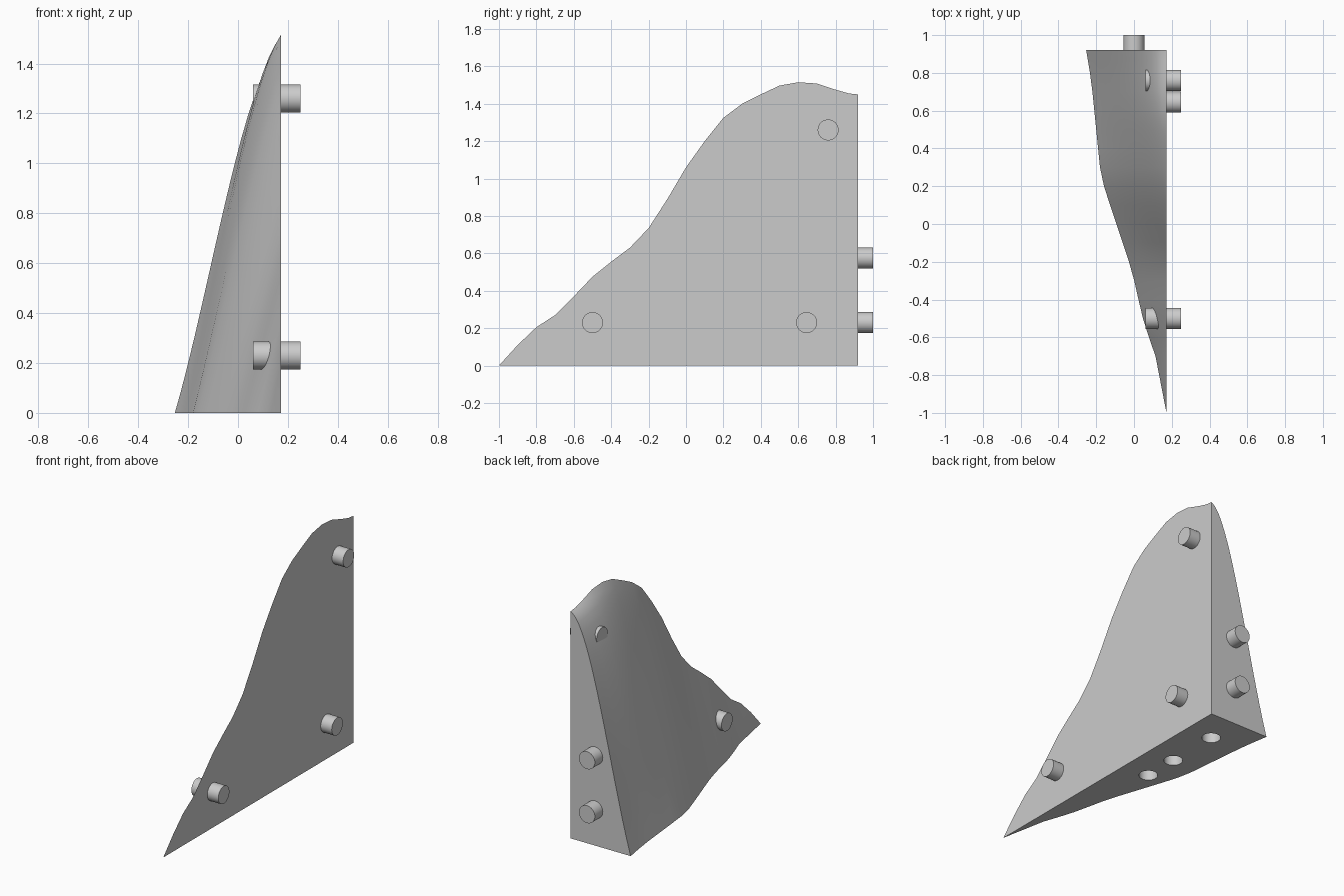
import bpy, bmesh, math
from mathutils import Vector

cube = bpy.data.objects.get("Cube")
if cube:
    bpy.data.objects.remove(cube)

WALL, BACK, R = 0.172, 0.92, 0.056
COLS = 16

grey = bpy.data.materials.new("light grey")
grey.use_nodes = True
grey.diffuse_color = (0.6, 0.6, 0.6, 1)
grey.node_tree.nodes["Principled BSDF"].inputs["Base Color"].default_value = (0.6, 0.6, 0.6, 1)


def finish(obj, angle=35):
    bpy.ops.object.select_all(action='DESELECT')
    obj.select_set(True)
    bpy.context.view_layer.objects.active = obj
    bpy.ops.object.shade_smooth_by_angle(angle=math.radians(angle))


def rod(name, start, end):
    start, end = Vector(start), Vector(end)
    axis = end - start
    bpy.ops.mesh.primitive_cylinder_add(
        vertices=40, radius=R, depth=axis.length, location=(start + end) / 2,
        rotation=axis.to_track_quat('Z', 'Y').to_euler())
    obj = bpy.context.object
    obj.name = name
    obj.data.materials.append(grey)
    finish(obj)
    return obj


def lookup(points, y):
    for (y0, v0), (y1, v1) in zip(points, points[1:]):
        if y <= y1:
            return v0 + (v1 - v0) * (y - y0) / (y1 - y0)
    return points[-1][1]


# Ridge height along the wall, and foot of the slope on the ground
ridge = [(-1, 0), (-.9, .11), (-.8, .205), (-.7, .27), (-.6, .37), (-.5, .475),
         (-.4, .555), (-.3, .63), (-.2, .735), (-.1, .89), (0, 1.06), (.1, 1.2),
         (.2, 1.325), (.3, 1.4), (.4, 1.45), (.5, 1.497), (.6, 1.515),
         (.7, 1.508), (.8, 1.475), (.87, 1.455), (BACK, 1.45)]
foot = [(-1, WALL), (-.68, .11), (-.55, .06), (-.45, .035), (-.25, -.01),
        (-.1, -.06), (.08, -.12), (.25, -.175), (.5, -.2), (.75, -.225), (BACK, -.253)]

# Hill wedge: slope lofted from foot to ridge, closed by wall, back and base
bm = bmesh.new()
rows = []
for y, height in ridge:
    x0 = lookup(foot, y)
    bulge = 0.9 * min(1, max(0, y + .1))
    row = []
    for i in range(COLS + 1):
        u = i / COLS
        z = height * (u + bulge * u * u * (1 - u))
        row.append(bm.verts.new((x0 + (WALL - x0) * u, y, z)))
    row.append(bm.verts.new((WALL, y, 0)))
    rows.append(row)
for a, b in zip(rows, rows[1:]):
    for i in range(COLS):
        bm.faces.new((a[i], b[i], b[i + 1], a[i + 1]))
bm.faces.new(rows[-1])
bm.faces.new([r[-2] for r in rows] + [r[-1] for r in reversed(rows)])
bm.faces.new([r[0] for r in rows] + [r[-1] for r in reversed(rows)])
bmesh.ops.remove_doubles(bm, verts=bm.verts, dist=1e-5)
bmesh.ops.triangulate(bm, faces=bm.faces)
bmesh.ops.recalc_face_normals(bm, faces=bm.faces)
mesh = bpy.data.meshes.new("hill_wedge")
bm.to_mesh(mesh)
bm.free()
hill = bpy.data.objects.new("hill_wedge", mesh)
bpy.context.collection.objects.link(hill)
mesh.materials.append(grey)

# Sockets bored into the base
for n, y in enumerate((.7, .35, .12)):
    cutter = rod(f"socket_cutter_{n + 1}", (-.01, y, -.1), (-.01, y, .1))
    cutter.hide_render = True
    bpy.context.view_layer.objects.active = hill
    mod = hill.modifiers.new("socket", 'BOOLEAN')
    mod.operation, mod.solver, mod.object = 'DIFFERENCE', 'EXACT', cutter
    bpy.ops.object.modifier_apply(modifier=mod.name)
    bpy.data.objects.remove(cutter)
finish(hill)

# Pegs through the side wall and out of the back
for n, (y, z) in enumerate([(-.5, .23), (.645, .23), (.76, 1.26)]):
    rod(f"side_peg_{n + 1}", (.06, y, z), (.25, y, z))
for n, z in enumerate((.23, .575)):
    rod(f"back_peg_{n + 1}", (0, .81, z), (0, 1, z))
